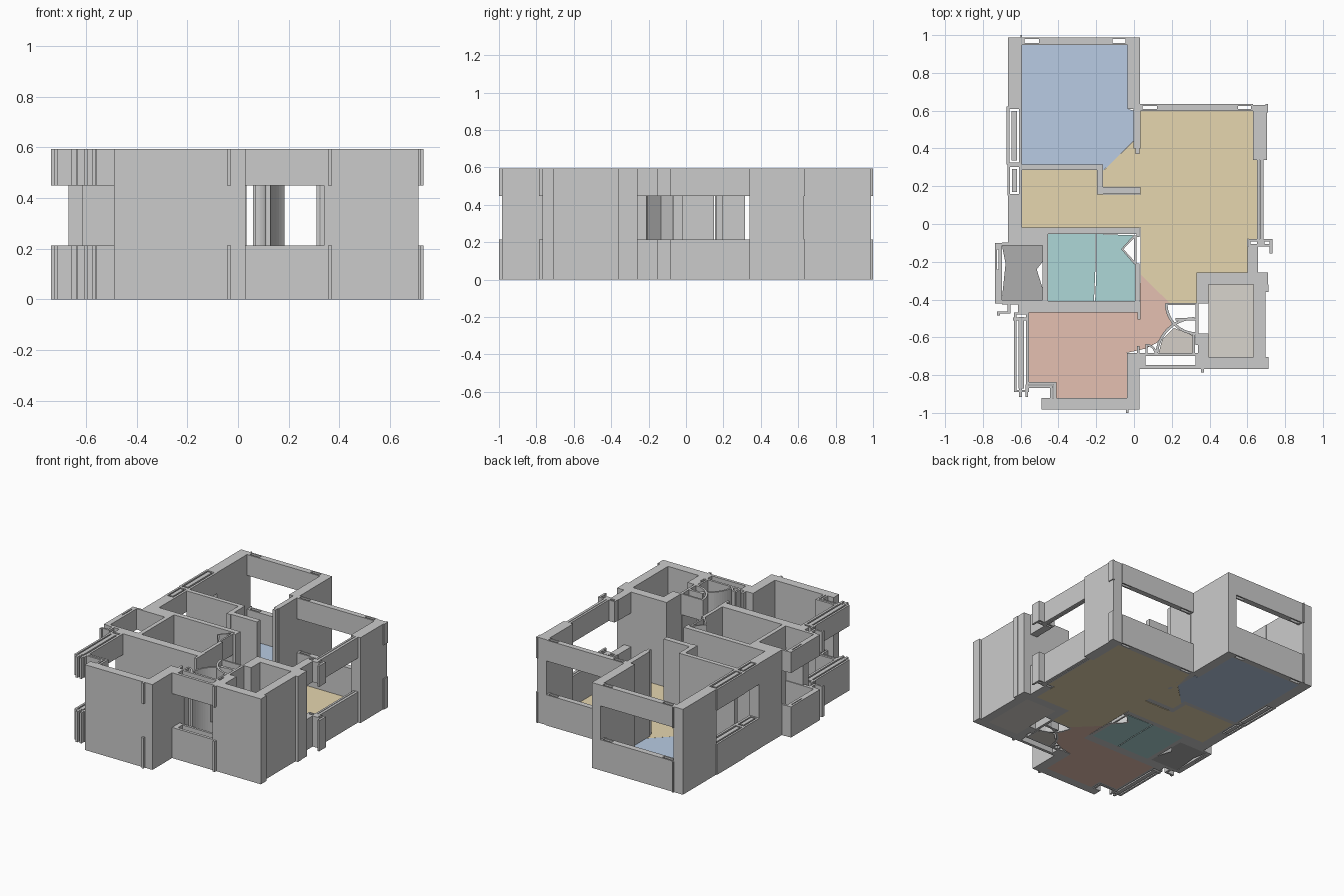
import bpy, bmesh, math

TOP, SILL, HEAD = 0.593, 0.213, 0.448
FULL = [(0, TOP)]
OPEN = [(0, SILL), (HEAD, TOP)]      # sill and lintel around a window opening


def finish(name, bm, color=None):
    bmesh.ops.recalc_face_normals(bm, faces=bm.faces)
    me = bpy.data.meshes.new(name)
    bm.to_mesh(me)
    bm.free()
    ob = bpy.data.objects.new(name, me)
    bpy.context.collection.objects.link(ob)
    if color:
        mat = bpy.data.materials.new(name + "_color")
        mat.diffuse_color = (*color, 1)
        me.materials.append(mat)
    return ob


def prism(bm, pts, z0, z1):
    face = bm.faces.new([bm.verts.new((x, y, z0)) for x, y in pts])
    ext = bmesh.ops.extrude_face_region(bm, geom=[face], use_keep_orig=True)
    verts = [g for g in ext["geom"] if isinstance(g, bmesh.types.BMVert)]
    bmesh.ops.translate(bm, verts=verts, vec=(0, 0, z1 - z0))


def blocks(name, rects, levels):
    bm = bmesh.new()
    for x0, x1, y0, y1 in rects:
        for z0, z1 in levels:
            prism(bm, [(x0, y0), (x1, y0), (x1, y1), (x0, y1)], z0, z1)
    return finish(name, bm)


def floor(name, pts, color):
    bm = bmesh.new()
    prism(bm, pts, 0, 0.004)
    return finish(name, bm, color)


def strip(name, pts, width, levels):
    """Thin upright ribbon following an open path."""
    left, right = [], []
    for i, (x, y) in enumerate(pts):
        a, b = pts[max(i - 1, 0)], pts[min(i + 1, len(pts) - 1)]
        d = math.hypot(b[0] - a[0], b[1] - a[1])
        nx, ny = -(b[1] - a[1]) / d * width / 2, (b[0] - a[0]) / d * width / 2
        left.append((x + nx, y + ny))
        right.append((x - nx, y - ny))
    bm = bmesh.new()
    for z0, z1 in levels:
        prism(bm, left + right[::-1], z0, z1)
    return finish(name, bm)


def arc(cx, cy, r, a0, a1, n=8):
    return [(cx + r * math.cos(math.radians(a0 + (a1 - a0) * i / n)),
             cy + r * math.sin(math.radians(a0 + (a1 - a0) * i / n))) for i in range(n + 1)]


# Outer full-height walls
blocks("bedroom_walls", [
    (-0.668, -0.594, 0.62, 0.988), (-0.034, 0.032, 0.61, 0.988), (-0.002, 0.034, 0.40, 0.61),
    (0.008, 0.028, 0.37, 0.40)], FULL)
blocks("living_room_walls", [
    (0.63, 0.703, 0.34, 0.63), (0.33, 0.71, -0.32, -0.258), (0.33, 0.395, -0.42, -0.32)], FULL)
blocks("west_walls", [(-0.668, -0.594, -0.02, 0.15), (-0.668, -0.455, -0.10, -0.02)], FULL)
blocks("shaft_walls", [
    (0.632, 0.695, -0.71, -0.32), (0.395, 0.713, -0.767, -0.705),
    (0.34, 0.395, -0.767, -0.58), (0.695, 0.713, -0.36, -0.32), (0.325, 0.342, -0.64, -0.42)], FULL)
blocks("south_room_walls", [
    (-0.49, 0.03, -0.983, -0.922), (-0.038, 0.03, -0.922, -0.70), (-0.038, 0.03, -0.70, -0.682),
    (0.015, 0.03, -0.682, -0.645)], FULL)

# Inner partitions
blocks("bedroom_partition", [
    (-0.594, -0.165, 0.285, 0.315), (-0.197, -0.165, 0.155, 0.285), (-0.165, 0.034, 0.16, 0.197)], FULL)
blocks("bath_partitions", [
    (-0.594, 0.03, -0.053, -0.018), (-0.484, -0.455, -0.41, -0.10), (0.006, 0.03, -0.41, -0.21),
    (0.012, 0.03, -0.07, -0.053), (-0.615, 0.03, -0.468, -0.408), (0.018, 0.034, -0.505, -0.408)], FULL)
strip("bath_door", [(0.006, -0.06), (-0.062, -0.133), (0.006, -0.21)], 0.012, FULL)
blocks("bath_door_frame", [(0.0, 0.012, -0.21, -0.06)], OPEN)

# North windows: slotted ends around a solid middle
for name, x0, x1, y0, y1 in [("bedroom_north", -0.594, -0.034, 0.947, 0.988),
                             ("living_north", 0.032, 0.63, 0.597, 0.635)]:
    blocks(name + "_window", [
        (x0, x1, y0, y0 + 0.011), (x0, x1, y1 - 0.009, y1), (x0, x0 + 0.014, y0, y1),
        (x0 + 0.09, x1 - 0.08, y0 + 0.011, y1 - 0.009), (x1 - 0.01, x1, y0, y1)], OPEN)
blocks("north_nubs", [(-0.60, -0.592, 0.985, 1.0), (0.695, 0.71, 0.59, 0.636)], OPEN)

# Long windows made of three parallel rails closed at the ends
for name, x0, x1, y0, y1 in [("bedroom_west", -0.674, -0.592, 0.315, 0.622),
                             ("corridor_west", -0.67, -0.594, 0.15, 0.315),
                             ("south_room_west", -0.635, -0.556, -0.89, -0.468)]:
    w = x1 - x0
    blocks(name + "_window", [
        (x0, x0 + 0.014, y0, y1), (x0 + 0.30 * w, x0 + 0.66 * w, y0 + 0.02, y1 - 0.025),
        (x1 - 0.016, x1, y0, y1), (x0, x1, y1 - 0.012, y1), (x0, x1, y0, y0 + 0.01)], OPEN)

# East window with its projecting bracket
blocks("living_east_window", [
    (0.65, 0.664, -0.08, 0.345), (0.668, 0.686, -0.08, 0.345), (0.605, 0.73, -0.092, -0.08),
    (0.605, 0.73, -0.118, -0.106), (0.605, 0.617, -0.106, -0.092), (0.65, 0.69, -0.106, -0.092),
    (0.718, 0.732, -0.155, -0.08), (0.602, 0.657, -0.26, -0.118)], OPEN)

# South room stepped corner
blocks("south_corner_window", [
    (-0.556, -0.42, -0.85, -0.836), (-0.556, -0.43, -0.868, -0.856), (-0.425, -0.411, -0.922, -0.836),
    (-0.445, -0.432, -0.922, -0.868), (-0.575, -0.562, -0.917, -0.85), (-0.608, -0.592, -0.917, -0.85),
    (-0.64, -0.56, -0.512, -0.495)], OPEN)
blocks("south_nubs", [(-0.043, -0.028, -1.0, -0.983), (0.355, 0.37, -0.785, -0.767)], OPEN)

# Service balcony surround
blocks("balcony_surround", [
    (-0.737, -0.724, -0.42, -0.10), (-0.718, -0.70, -0.42, -0.10), (-0.724, -0.718, -0.135, -0.10),
    (-0.724, -0.718, -0.42, -0.24), (-0.70, -0.484, -0.113, -0.098), (-0.70, -0.615, -0.425, -0.402),
    (-0.615, -0.484, -0.42, -0.402), (-0.67, -0.655, -0.475, -0.42), (-0.724, -0.67, -0.475, -0.462),
    (-0.724, -0.71, -0.485, -0.462)], OPEN)

# Stair bay: hollow window ledge and door swings
blocks("stair_bay_window", [
    (0.03, 0.34, -0.767, -0.747), (0.03, 0.34, -0.70, -0.684), (0.03, 0.062, -0.747, -0.70),
    (0.325, 0.34, -0.747, -0.70)], OPEN)
blocks("entrance_threshold", [(0.17, 0.33, -0.43, -0.418), (0.22, 0.325, -0.512, -0.498)], OPEN)
strip("entrance_door_swing", arc(0.33, -0.42, 0.16, 180, 270), 0.014, OPEN)
strip("stair_door_swing_outer", arc(0.32, -0.70, 0.20, 90, 135), 0.014, OPEN)
strip("stair_door_swing_inner", arc(0.32, -0.70, 0.20, 135, 175), 0.014, FULL)
strip("small_door_swing", arc(0.065, -0.69, 0.05, 90, 10), 0.012, FULL)
blocks("small_door_leaf", [(0.06, 0.072, -0.69, -0.635)], FULL)
blocks("stair_back_rail", [(0.31, 0.322, -0.69, -0.58)], FULL)

# Coloured floors
floor("bedroom_floor", [(-0.594, 0.315), (-0.165, 0.315), (-0.165, 0.28), (-0.002, 0.44),
                        (-0.002, 0.60), (-0.034, 0.61), (-0.034, 0.947), (-0.594, 0.947)],
      (0.48, 0.60, 0.77))
floor("living_floor", [(-0.594, -0.018), (0.034, -0.018), (0.034, -0.265), (0.19, -0.42), (0.33, -0.42),
                       (0.33, -0.258), (0.602, -0.258), (0.602, -0.08), (0.65, -0.08), (0.65, 0.34),
                       (0.63, 0.34), (0.63, 0.597), (0.034, 0.597), (0.0, 0.44), (-0.165, 0.28),
                       (-0.165, 0.197), (0.034, 0.197), (0.034, 0.155), (-0.197, 0.155),
                       (-0.197, 0.285), (-0.594, 0.285)], (0.79, 0.67, 0.43))
TEAL = (0.42, 0.68, 0.68)
floor("bath_floor_west", [(-0.455, -0.408), (-0.212, -0.408), (-0.205, -0.25), (-0.205, -0.053),
                          (-0.455, -0.053)], TEAL)
floor("bath_floor_east", [(-0.206, -0.408), (0.006, -0.408), (0.006, -0.21), (-0.062, -0.133),
                          (0.006, -0.06), (-0.199, -0.053), (-0.199, -0.25)], TEAL)
floor("south_room_floor", [(-0.556, -0.836), (-0.411, -0.836), (-0.411, -0.922), (-0.038, -0.922),
                           (-0.038, -0.682), (0.06, -0.66), (0.12, -0.63), (0.20, -0.53), (0.165, -0.43),
                           (0.19, -0.42), (0.034, -0.265), (0.03, -0.468), (-0.556, -0.468)],
      (0.78, 0.53, 0.44))
floor("balcony_floor", [(-0.70, -0.402), (-0.484, -0.402), (-0.484, -0.34), (-0.515, -0.24),
                        (-0.484, -0.20), (-0.484, -0.11), (-0.70, -0.11), (-0.68, -0.21)],
      (0.42, 0.42, 0.42))
floor("shaft_floor", [(0.395, -0.705), (0.632, -0.705), (0.632, -0.32), (0.395, -0.32)],
      (0.69, 0.66, 0.61))
floor("stair_floor", [(0.13, -0.684), (0.31, -0.684), (0.31, -0.59), (0.21, -0.55), (0.15, -0.61)],
      (0.66, 0.62, 0.57))
